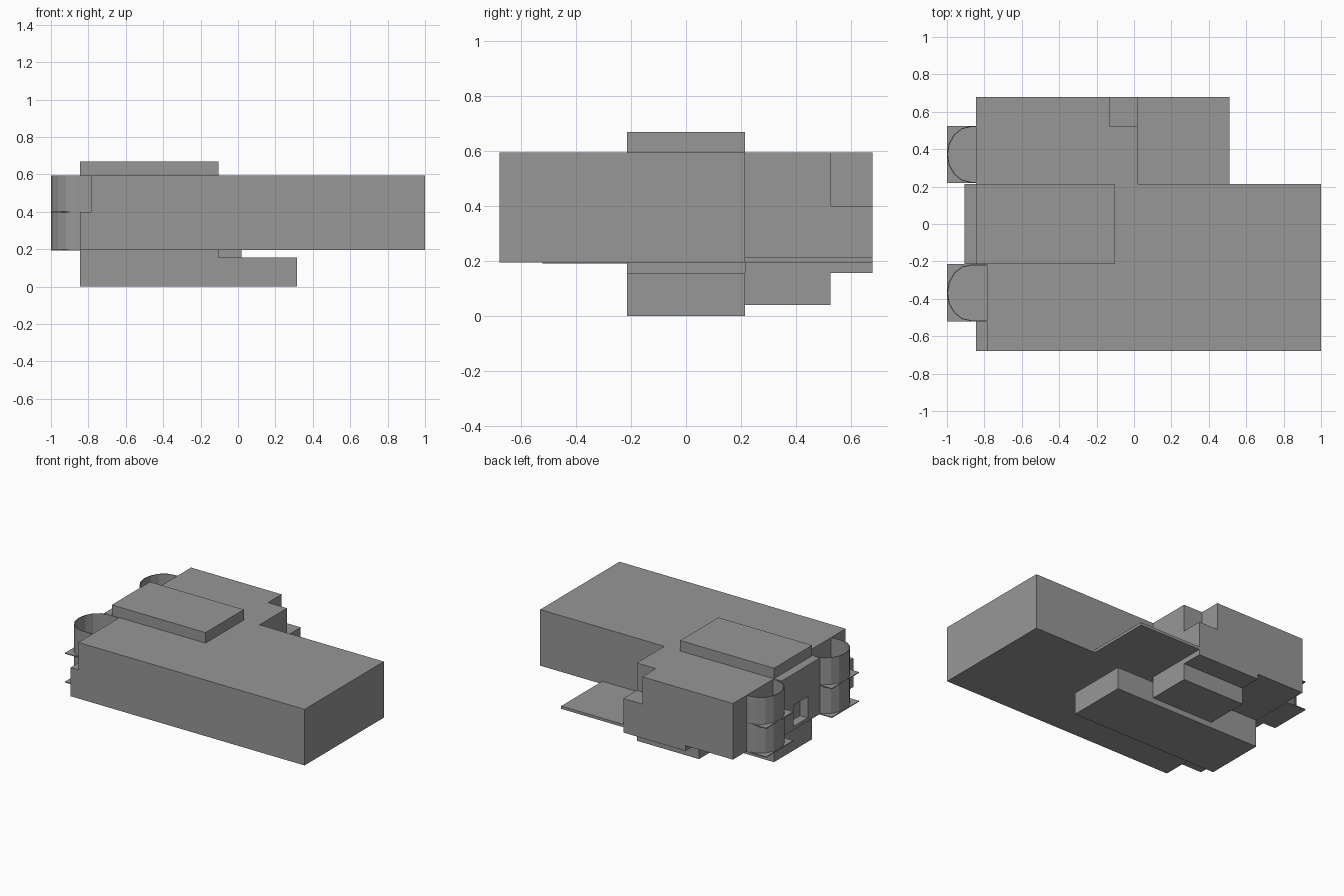
import bpy
import bmesh
from math import sin, cos, pi

old = bpy.data.objects.get("Cube")
if old:
    bpy.data.objects.remove(old, do_unlink=True)

grey = bpy.data.materials.new("plain grey")
grey.use_nodes = True
colour = (0.31, 0.31, 0.31, 1)
grey.diffuse_color = colour
grey.node_tree.nodes["Principled BSDF"].inputs["Base Color"].default_value = colour


def finish(name, bm):
    mesh = bpy.data.meshes.new(name)
    bm.to_mesh(mesh)
    bm.free()
    mesh.materials.append(grey)
    obj = bpy.data.objects.new(name, mesh)
    bpy.context.collection.objects.link(obj)
    return obj


def prism(name, outline, z0, z1):
    """Extrude a plan outline between two heights."""
    bm = bmesh.new()
    base = bm.faces.new([bm.verts.new((x, y, z0)) for x, y in outline])
    ext = bmesh.ops.extrude_face_region(bm, geom=[base])["geom"]
    top = [v for v in ext if isinstance(v, bmesh.types.BMVert)]
    bmesh.ops.translate(bm, verts=top, vec=(0, 0, z1 - z0))
    bmesh.ops.recalc_face_normals(bm, faces=bm.faces)
    return finish(name, bm)


def box(name, x0, x1, y0, y1, z0, z1):
    return prism(name, [(x0, y0), (x1, y0), (x1, y1), (x0, y1)], z0, z1)


LOW, MID, HIGH = 0.195, 0.4, 0.595   # hull levels
END, STERN = 0.678, -0.845           # half width, stern wall
CORE = 0.215                         # half width of the middle section

# Hull: lower storey, and upper storey with its two corner notches
prism("lower_hull", [(STERN, -END), (1, -END), (1, CORE), (0.02, CORE),
                     (0.02, END), (STERN, END)], LOW, MID)
prism("upper_hull", [(-0.785, -END), (1, -END), (1, CORE), (0.02, CORE),
                     (0.02, 0.525), (-0.13, 0.525), (-0.13, END),
                     (STERN, END), (STERN, -CORE), (-0.785, -CORE)], MID, HIGH)

# Roof, side platform and stepped underside
box("roof_plate", STERN, -0.105, -CORE, CORE, HIGH, 0.67)
box("side_platform", 0.02, 0.51, CORE, END, LOW, 0.215)
box("keel_riser", STERN, -0.105, -CORE, CORE, 0.157, LOW)
box("keel", STERN, 0.315, -CORE, CORE, 0, 0.157)
box("belly_step", -0.47, 0.02, CORE, END, 0.157, LOW)
box("belly_block", -0.47, 0.02, CORE, 0.525, 0.04, 0.157)

# Stern panel built around a window opening
BACK = -0.905
box("stern_panel_top", BACK, STERN, -CORE, CORE, 0.37, HIGH)
box("stern_panel_sill", BACK, STERN, -CORE, CORE, LOW, 0.22)
for side, y0, y1 in (("right", -CORE, -0.08), ("left", 0.08, CORE)):
    box("stern_panel_" + side, BACK, STERN, y0, y1, 0.22, 0.37)


def bay_wall(name, cy, inner, z0, z1, steps=8):
    """Open-topped curved wall standing against the hull."""
    plan = [(inner, cy + 0.152)]
    for i in range(steps + 1):
        a = pi / 2 + pi * i / steps
        plan.append((-0.87 + 0.13 * cos(a), cy + 0.152 * sin(a)))
    plan.append((inner, cy - 0.152))
    bm = bmesh.new()
    rows = [[bm.verts.new((x, y, z)) for x, y in plan] for z in (z0, z1)]
    for i in range(len(plan) - 1):
        bm.faces.new((rows[0][i], rows[0][i + 1], rows[1][i + 1], rows[1][i]))
    wall = finish(name, bm)
    shell = wall.modifiers.new("thickness", "SOLIDIFY")
    shell.thickness = 0.005
    shell.offset = -1


# Two round bays with square balcony floors
for label, cy, inner in (("front", -0.368, -0.785), ("rear", 0.372, STERN)):
    bay_wall(label + "_bay_lower_wall", cy, STERN, LOW, MID)
    bay_wall(label + "_bay_upper_wall", cy, inner, MID, HIGH)
    for level, z in (("lower", LOW), ("upper", MID)):
        box(label + "_bay_" + level + "_floor", -1, STERN,
            cy - 0.153, cy + 0.153, z - 0.003, z + 0.003)
